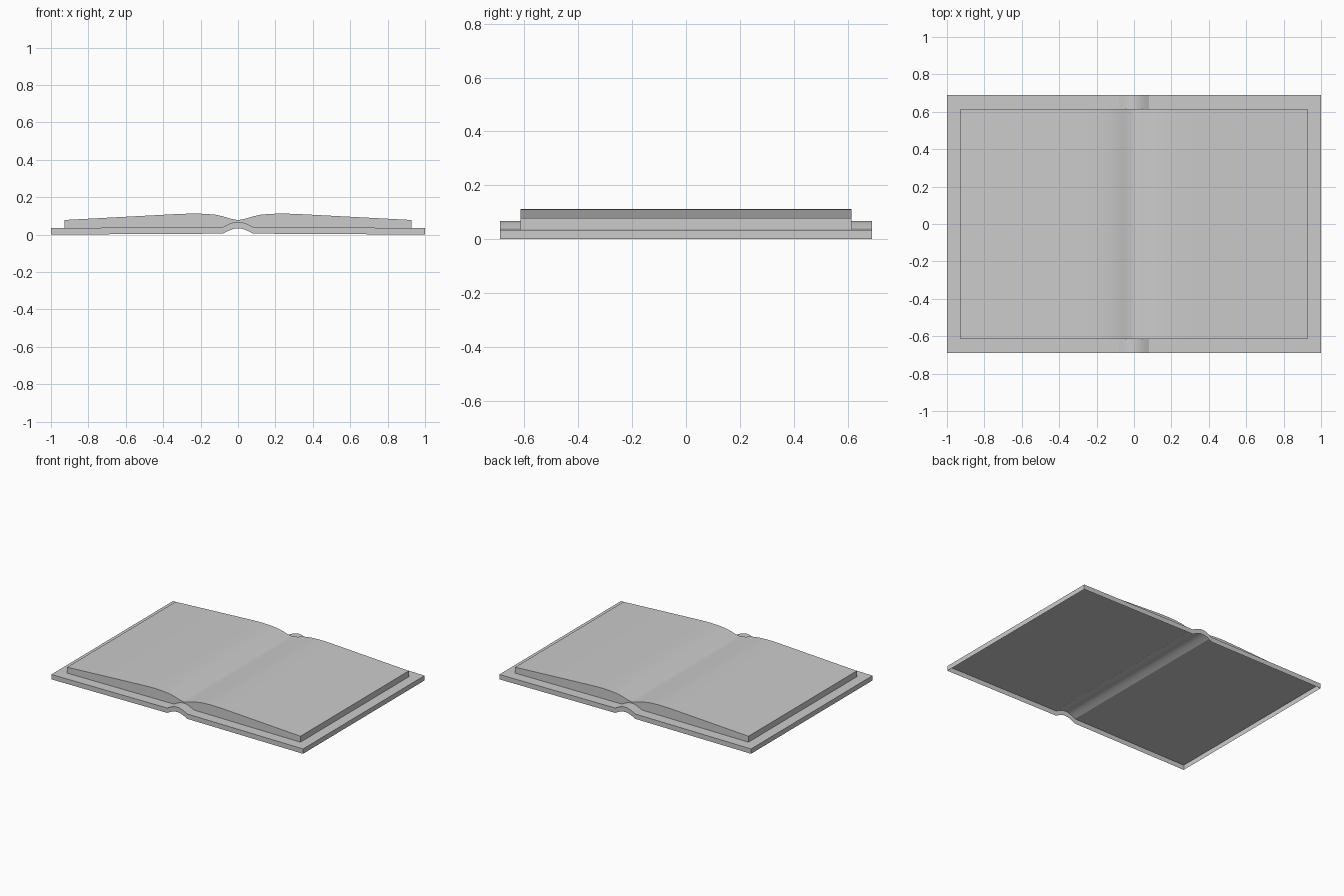
import bpy, bmesh, math

if "Cube" in bpy.data.objects:
    bpy.data.objects.remove(bpy.data.objects["Cube"])

COVER_X, COVER_Y = 1.0, 0.69
PAGE_X, PAGE_Y = 0.927, 0.615
SPINE = 0.08                     # half width of the spine arch
THICK = 0.035


def cover_bottom(x):
    """Nearly flat board, rising slightly inwards, with an arched spine."""
    x = abs(x)
    if x >= SPINE:
        return 0.005 * (COVER_X - x) / (COVER_X - SPINE)
    return 0.005 + 0.028 * math.cos(x / SPINE * math.pi / 2)


def cover_top(x):
    return cover_bottom(x) + THICK


PAGE_PROFILE = [(0, 0.077), (0.04, 0.085), (0.08, 0.097), (0.12, 0.106),
                (0.17, 0.1105), (0.23, 0.1125), (0.31, 0.1105), (PAGE_X, 0.078)]


def page_top(x):
    x = abs(x)
    for (x0, z0), (x1, z1) in zip(PAGE_PROFILE, PAGE_PROFILE[1:]):
        if x <= x1 + 1e-6:
            return z0 + (z1 - z0) * (x - x0) / (x1 - x0)
    return PAGE_PROFILE[-1][1]


def sheet_block(name, half_xs, top, bottom, half_y):
    """Top surface plus four side walls; the underside is open."""
    xs = [-x for x in reversed(half_xs) if x > 0] + list(half_xs)
    bm = bmesh.new()
    rows = [[bm.verts.new((x, y, f(x))) for x in xs]
            for y, f in ((-half_y, bottom), (-half_y, top),
                         (half_y, top), (half_y, bottom))]
    for a, b in zip(rows, rows[1:]):
        for i in range(len(xs) - 1):
            bm.faces.new((a[i], a[i + 1], b[i + 1], b[i]))
    bm.faces.new([r[0] for r in rows])
    bm.faces.new([r[-1] for r in reversed(rows)])
    mesh = bpy.data.meshes.new(name)
    bm.to_mesh(mesh)
    bm.free()
    obj = bpy.data.objects.new(name, mesh)
    bpy.context.collection.objects.link(obj)
    bpy.ops.object.select_all(action='DESELECT')
    obj.select_set(True)
    bpy.context.view_layer.objects.active = obj
    bpy.ops.object.shade_smooth_by_angle(angle=math.radians(25))
    return obj


arch = [SPINE * i / 5 for i in range(6)]

# Cover boards and arched spine
sheet_block("cover", arch + [COVER_X], cover_top, cover_bottom, COVER_Y)

# Open page block resting on the cover
page_xs = arch + [x for x, z in PAGE_PROFILE if x > SPINE + 1e-6]
sheet_block("pages", page_xs, page_top, cover_top, PAGE_Y)
